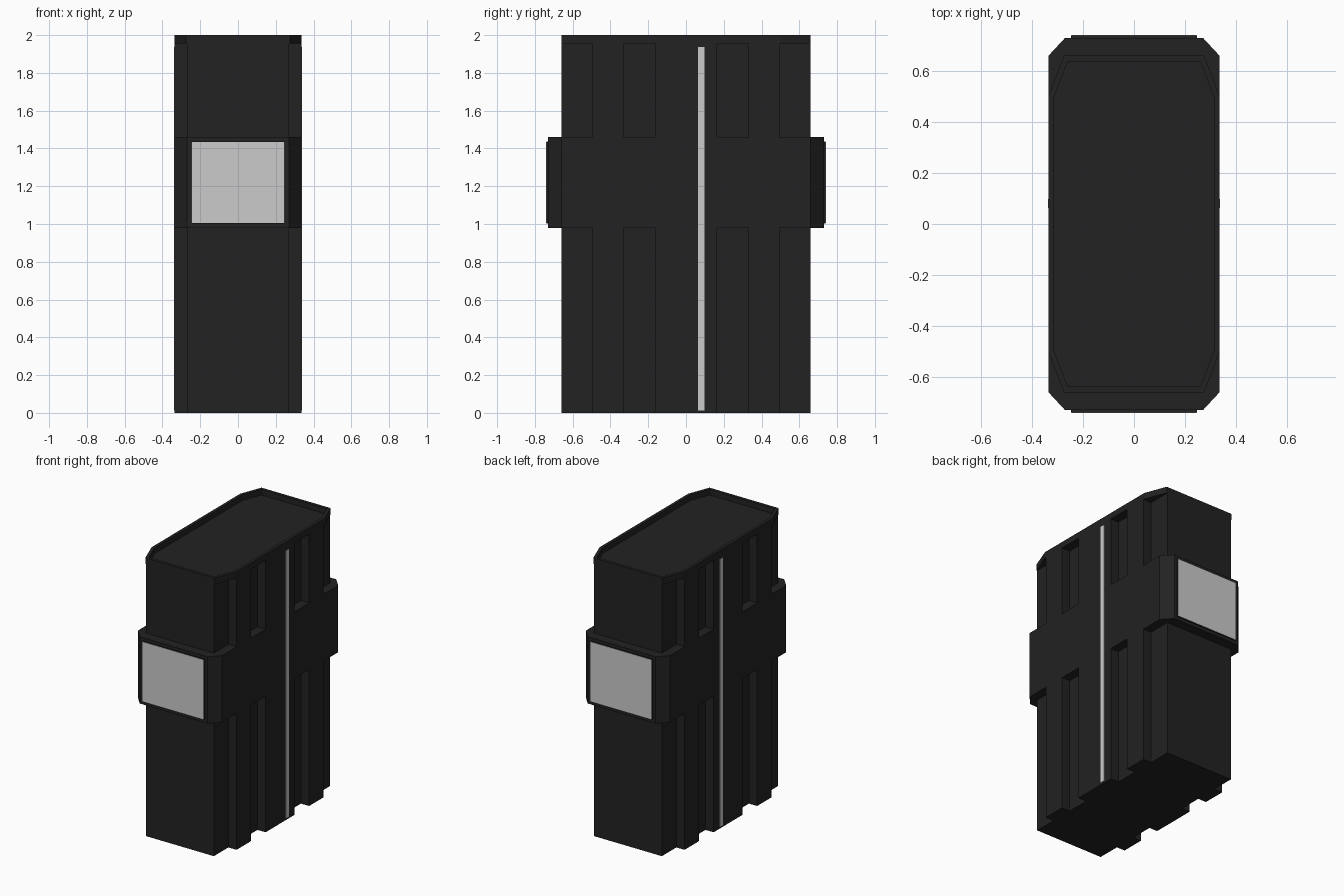
import bpy, bmesh

if "Cube" in bpy.data.objects:
    bpy.data.objects.remove(bpy.data.objects["Cube"])

HX, HY = 0.335, 0.66      # half width and half depth of the body
RX = 0.27                 # half width at the bottom of the grooves

dark = bpy.data.materials.new("dark_shell")
dark.diffuse_color = (0.016, 0.016, 0.016, 1)
dark.use_nodes = True
dark.node_tree.nodes["Principled BSDF"].inputs["Base Color"].default_value = dark.diffuse_color


def finish(bm, name, mat=None):
    bmesh.ops.recalc_face_normals(bm, faces=bm.faces)
    me = bpy.data.meshes.new(name)
    bm.to_mesh(me)
    bm.free()
    if mat:
        me.materials.append(mat)
    ob = bpy.data.objects.new(name, me)
    bpy.context.collection.objects.link(ob)
    return ob


def full_outline(quarter):
    """Mirror a +x +y quarter outline (running from +x side to +y end) all round."""
    right = [(x, -y) for x, y in reversed(quarter)] + quarter
    return right + [(-x, -y) for x, y in right]


def prism_bm(outline, z0, z1):
    bm = bmesh.new()
    face = bm.faces.new([bm.verts.new((x, y, z0)) for x, y in outline])
    ext = bmesh.ops.extrude_face_region(bm, geom=[face], use_keep_orig=True)["geom"]
    verts = [g for g in ext if isinstance(g, bmesh.types.BMVert)]
    top = [g for g in ext if isinstance(g, bmesh.types.BMFace)]
    bmesh.ops.translate(bm, verts=verts, vec=(0, 0, z1 - z0))
    bmesh.ops.recalc_face_normals(bm, faces=bm.faces)
    return bm, top


def box(name, lo, hi, mat=None):
    outline = [(lo[0], lo[1]), (hi[0], lo[1]), (hi[0], hi[1]), (lo[0], hi[1])]
    return finish(prism_bm(outline, lo[2], hi[2])[0], name, mat)


# Ribbed body above and below the band
ribs = full_outline([(HX, 0.165), (RX, 0.165), (RX, 0.33), (HX, 0.33),
                     (HX, 0.495), (RX, 0.495), (RX, HY)])
finish(prism_bm(ribs, 0, 0.98)[0], "lower_body", dark)
finish(prism_bm(ribs, 1.46, 1.955)[0], "upper_body", dark)

# Chamfered middle band
band = full_outline([(HX, HY), (RX, 0.73)])
finish(prism_bm(band, 0.98, 1.46)[0], "middle_band", dark)

# Top cap with a sunken panel inside a thin rim
bm, top = prism_bm(full_outline([(HX, 0.503), (RX + 0.005, HY)]), 1.955, 2.0)
bmesh.ops.inset_region(bm, faces=top, thickness=0.022, use_even_offset=True)
sunk = bmesh.ops.extrude_face_region(bm, geom=top)["geom"]
bmesh.ops.delete(bm, geom=[f for f in top if f.is_valid], context='FACES_ONLY')
bmesh.ops.translate(bm, verts=[g for g in sunk if isinstance(g, bmesh.types.BMVert)],
                    vec=(0, 0, -0.04))
finish(bm, "top_cap", dark)

# End plates with light faces, front and back
for side, s in (("front", -1), ("back", 1)):
    y0, y1 = sorted((s * 0.725, s * 0.738))
    box(side + "_plate", (-0.247, y0, 1.003), (0.247, y1, 1.437), dark)
    y0, y1 = sorted((s * 0.736, s * 0.74))
    box(side + "_plate_face", (-0.245, y0, 1.005), (0.245, y1, 1.435))

# Vertical light strips, right and left
for side, s in (("right", 1), ("left", -1)):
    x0, x1 = sorted((s * 0.325, s * 0.338))
    box(side + "_strip", (x0, 0.063, 0.013), (x1, 0.098, 1.938))
